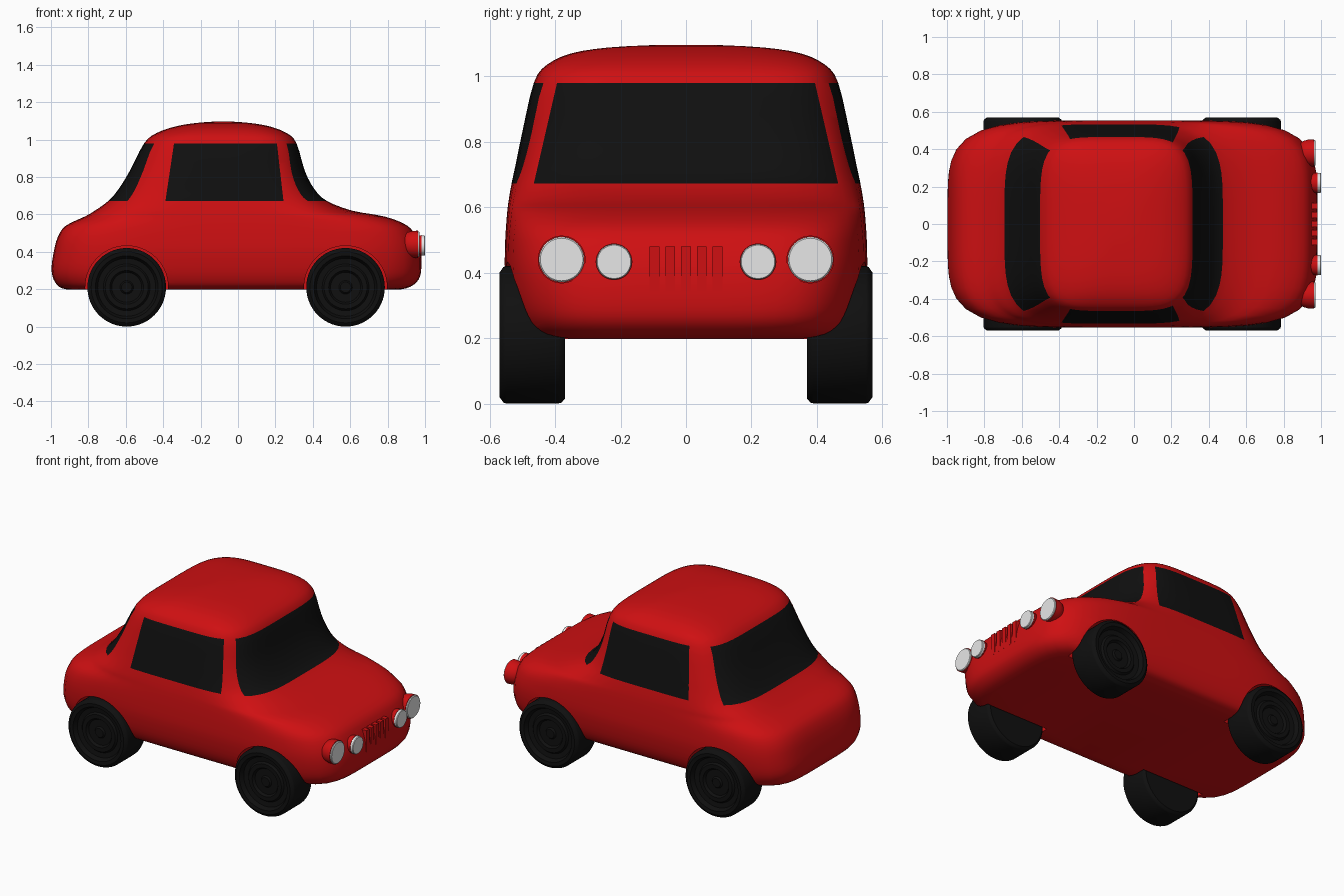
import bpy, bmesh, math
from mathutils import Vector

if "Cube" in bpy.data.objects:
    bpy.data.objects.remove(bpy.data.objects["Cube"])

def material(name, rgb):
    m = bpy.data.materials.new(name)
    m.diffuse_color = (*rgb, 1)
    m.use_nodes = True
    m.node_tree.nodes["Principled BSDF"].inputs["Base Color"].default_value = m.diffuse_color
    return m

RED = material("red paint", (0.62, 0.005, 0.006))
BLACK = material("black", (0.005, 0.005, 0.005))
WHITE = material("lamp white", (0.8, 0.8, 0.8))

def finish(name, bm, mats, angle=35):
    bmesh.ops.recalc_face_normals(bm, faces=bm.faces)
    me = bpy.data.meshes.new(name)
    bm.to_mesh(me)
    bm.free()
    ob = bpy.data.objects.new(name, me)
    bpy.context.collection.objects.link(ob)
    for m in mats:
        me.materials.append(m)
    smooth(ob, angle)
    return ob

def smooth(ob, angle):
    bpy.ops.object.select_all(action='DESELECT')
    bpy.context.view_layer.objects.active = ob
    ob.select_set(True)
    bpy.ops.object.shade_smooth_by_angle(angle=math.radians(angle))

def loft(bm, rings):
    loops = [[bm.verts.new(p) for p in ring] for ring in rings]
    n = len(loops[0])
    for a, b in zip(loops, loops[1:]):
        for i in range(n):
            j = (i + 1) % n
            bm.faces.new((a[i], a[j], b[j], b[i]))
    bm.faces.new(loops[0])
    bm.faces.new(loops[-1])

def lathe(name, profile, axis, centre, mat, seg=48):
    """Turn (height, radius) points round the x or y axis."""
    bm = bmesh.new()
    rings = []
    for h, r in profile:
        ring = []
        for i in range(seg):
            t = 2 * math.pi * i / seg
            c, s = r * math.cos(t), r * math.sin(t)
            ring.append(Vector((h, c, s) if axis == 'x' else (c, h, s)) + Vector(centre))
        rings.append(ring)
    loft(bm, rings)
    return finish(name, bm, [mat])

# Body: horizontal slices (z, rear x, front x, half width, squareness)
Z_LOW, Z_HIGH = 0.672, 0.98
SLICES = [
    (0.197, -0.91, 0.86, 0.43, 5), (0.212, -0.955, 0.92, 0.49, 5),
    (0.25, -0.985, 0.965, 0.52, 5), (0.31, -0.997, 0.98, 0.54, 5),
    (0.40, -0.985, 0.975, 0.553, 5), (0.48, -0.963, 0.95, 0.553, 5),
    (0.54, -0.92, 0.905, 0.55, 4.8), (0.588, -0.82, 0.786, 0.546, 4.6),
    (0.62, -0.765, 0.61, 0.542, 4.5), (Z_LOW, -0.693, 0.475, 0.533, 4.3),
    (0.733, -0.64, 0.41, 0.52, 4.3), (0.83, -0.58, 0.358, 0.50, 4.4),
    (Z_HIGH, -0.502, 0.313, 0.465, 4.6), (1.035, -0.435, 0.26, 0.425, 4.5),
    (1.07, -0.335, 0.17, 0.35, 4), (1.088, -0.23, 0.07, 0.235, 3.5),
    (1.096, -0.13, -0.03, 0.08, 3),
]

def catmull(a, b, c, d, t):
    return [0.5 * (2*q + (r-p)*t + (2*p-5*q+4*r-s)*t*t + (3*q-p-3*r+s)*t**3)
            for p, q, r, s in zip(a, b, c, d)]

def slice_ring(z, x0, x1, w, n, count=72):
    ring = []
    for i in range(count):
        t = 2 * math.pi * (i + 0.5) / count
        c, s = math.cos(t), math.sin(t)
        k = (abs(c)**n + abs(s)**n) ** (-1 / n)
        ring.append(((x0 + x1) / 2 + (x1 - x0) / 2 * k * c, w * k * s, z))
    return ring

rings = []
for i in range(len(SLICES) - 1):
    pts = [SLICES[min(max(i + k, 0), len(SLICES) - 1)] for k in (-1, 0, 1, 2)]
    rings += [slice_ring(*catmull(*pts, t / 3)) for t in range(3)]
rings.append(slice_ring(*SLICES[-1]))
bm = bmesh.new()
loft(bm, rings)

# Windows: slanted cuts through the cabin band, then coloured by position
def slanted(low, high, z):
    return low + (high - low) * (z - Z_LOW) / (Z_HIGH - Z_LOW)

def in_band(f):
    return Z_LOW < f.calc_center_median().z < Z_HIGH

H = Z_HIGH - Z_LOW
cuts = [((0, s * 0.465, Z_LOW), (0, H, s * 0.071)) for s in (-1, 1)]
cuts += [((-0.388, 0, Z_LOW), (H, 0, -0.046)), ((0.243, 0, Z_LOW), (H, 0, 0.035))]
for co, no in cuts:
    faces = [f for f in bm.faces if in_band(f)]
    geom = faces + list({e for f in faces for e in f.edges}) + list({v for f in faces for v in f.verts})
    bmesh.ops.bisect_plane(bm, geom=geom, plane_co=co, plane_no=no, dist=1e-5)
for f in bm.faces:
    if in_band(f):
        c = f.calc_center_median()
        screen = abs(c.y) < slanted(0.465, 0.394, c.z)
        side = slanted(-0.388, -0.342, c.z) < c.x < slanted(0.243, 0.208, c.z)
        f.material_index = int(screen or side)
body = finish("car_body", bm, [RED, BLACK])

# Wheels and wheel arches
TYRE = [(0.545, 0.004), (0.545, 0.028), (0.535, 0.036), (0.535, 0.08), (0.55, 0.09),
        (0.55, 0.115), (0.538, 0.125), (0.542, 0.155), (0.568, 0.168), (0.57, 0.19),
        (0.558, 0.207), (0.55, 0.21), (0.39, 0.21), (0.38, 0.207), (0.37, 0.195), (0.37, 0.004)]
for end, x in (("rear", -0.595), ("front", 0.575)):
    for side, s in (("right", -1), ("left", 1)):
        lathe(f"{end}_{side}_wheel", [(s * h, r) for h, r in TYRE], 'y', (x, 0, 0.21), BLACK, 56)
        cutter = lathe("arch_cutter", [(s * 0.36, 0.222), (s * 0.7, 0.222)], 'y', (x, 0, 0.21), RED, 56)
        cutter.hide_render = True
        mod = body.modifiers.new("arch", 'BOOLEAN')
        mod.operation, mod.solver, mod.object = 'DIFFERENCE', 'EXACT', cutter
        bpy.context.view_layer.objects.active = body
        bpy.ops.object.modifier_apply(modifier=mod.name)
        bpy.data.objects.remove(cutter)
smooth(body, 35)

# Headlamps: red bowls with white lenses
for side, s in (("right", -1), ("left", 1)):
    big, small = (0, s * 0.38, 0.44), (0, s * 0.22, 0.433)
    lathe(f"{side}_headlamp_bowl", [(0.87, 0.02), (0.885, 0.048), (0.905, 0.064), (0.93, 0.071),
          (0.962, 0.073), (0.962, 0.01)], 'x', big, RED)
    lathe(f"{side}_headlamp_lens", [(0.955, 0.069), (0.967, 0.069), (0.971, 0.065)], 'x', big, WHITE)
    lathe(f"{side}_small_lamp_bowl", [(0.92, 0.03), (0.945, 0.048), (0.982, 0.056), (0.982, 0.01)],
          'x', small, RED)
    lathe(f"{side}_small_lamp_lens", [(0.98, 0.054), (0.996, 0.054), (1.0, 0.051)], 'x', small, WHITE)

# Grille bars
bm = bmesh.new()
for i in range(-2, 3):
    res = bmesh.ops.create_cube(bm, size=1)
    for v in res["verts"]:
        v.co = (0.961 + v.co.x * 0.04, i * 0.048 + v.co.y * 0.03, 0.411 + v.co.z * 0.138)
finish("grille_bars", bm, [RED])
